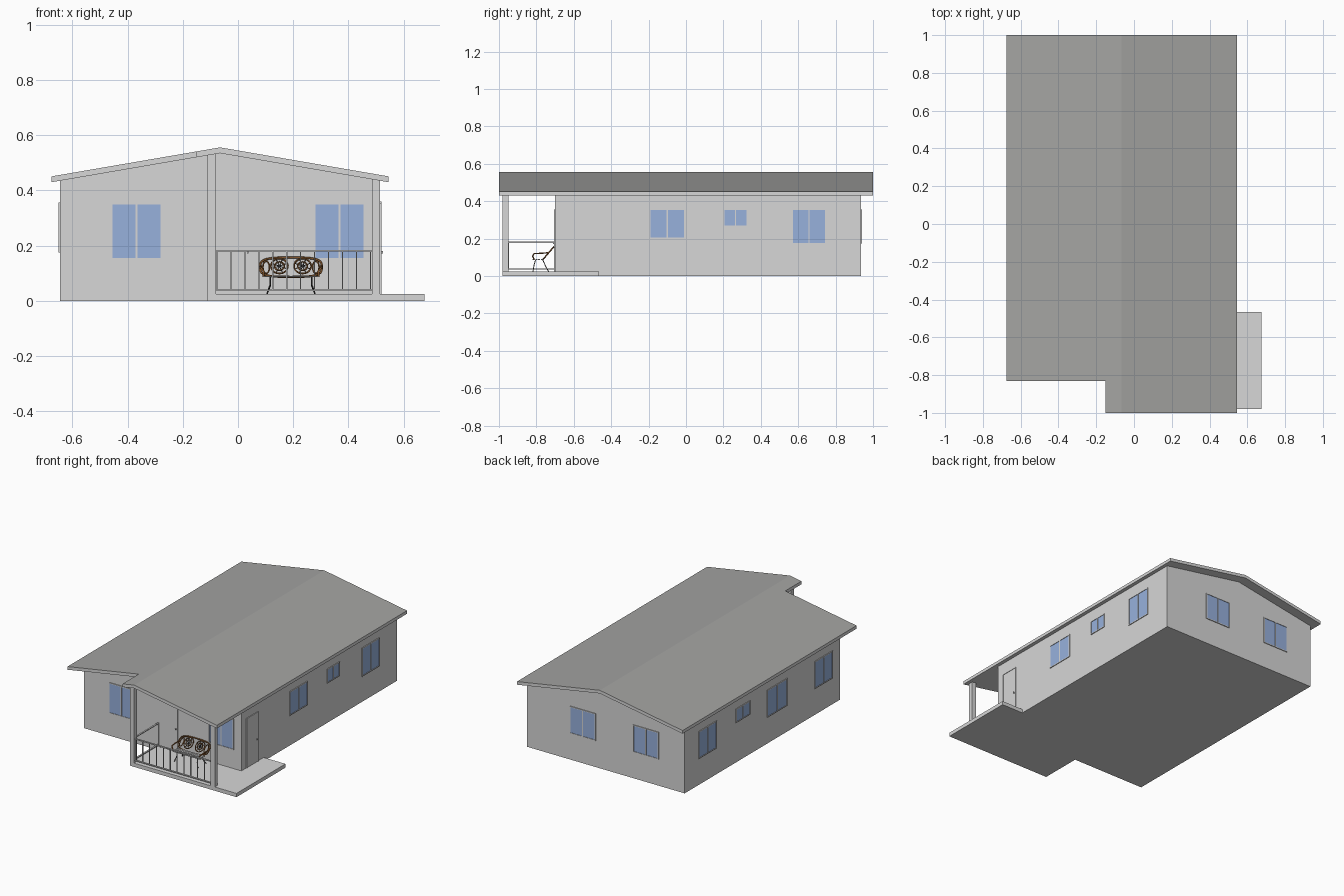
import bpy, bmesh, math
from mathutils import Vector

if "Cube" in bpy.data.objects:
    bpy.data.objects.remove(bpy.data.objects["Cube"])


def mat(name, rgb):
    m = bpy.data.materials.new(name)
    m.diffuse_color = (*rgb, 1)
    m.use_nodes = True
    m.node_tree.nodes["Principled BSDF"].inputs["Base Color"].default_value = m.diffuse_color
    return m


LIGHT = mat("light grey paint", (0.68, 0.68, 0.68))
ROOF = mat("roof grey", (0.37, 0.37, 0.36))
GLASS = mat("blue glass", (0.31, 0.44, 0.72))
BROWN = mat("brown wood", (0.22, 0.09, 0.025))
IRON = mat("dark iron", (0.04, 0.04, 0.04))


def finish(name, bm, *mats):
    bmesh.ops.recalc_face_normals(bm, faces=bm.faces)
    me = bpy.data.meshes.new(name)
    bm.to_mesh(me)
    bm.free()
    for m in mats:
        me.materials.append(m)
    ob = bpy.data.objects.new(name, me)
    bpy.context.collection.objects.link(ob)
    return ob


def add_box(bm, lo, hi, mi=0):
    c = [(a + b) / 2 for a, b in zip(lo, hi)]
    vs = bmesh.ops.create_cube(bm, size=1)["verts"]
    for v in vs:
        v.co = Vector([c[i] + v.co[i] * abs(hi[i] - lo[i]) for i in range(3)])
    for f in {f for v in vs for f in v.link_faces}:
        f.material_index = mi


def box(name, lo, hi, m=LIGHT):
    bm = bmesh.new()
    add_box(bm, lo, hi)
    return finish(name, bm, m)


def extrude_y(name, profile, y0, y1, *mats):
    """Extrude an x,z outline along y."""
    bm = bmesh.new()
    f = bm.faces.new([bm.verts.new((x, y0, z)) for x, z in profile])
    r = bmesh.ops.extrude_face_region(bm, geom=[f])
    for v in r["geom"]:
        if isinstance(v, bmesh.types.BMVert):
            v.co.y = y1
    return finish(name, bm, *mats)


def tube(name, pts, r, m, closed=False):
    cu = bpy.data.curves.new(name, 'CURVE')
    cu.dimensions = '3D'
    cu.bevel_depth, cu.bevel_resolution = r, 1
    cu.use_fill_caps = True
    sp = cu.splines.new('POLY')
    sp.points.add(len(pts) - 1)
    for p, q in zip(sp.points, pts):
        p.co = (*q, 1)
    sp.use_cyclic_u = closed
    tmp = bpy.data.objects.new(name + " path", cu)
    bpy.context.collection.objects.link(tmp)
    me = bpy.data.meshes.new_from_object(tmp.evaluated_get(bpy.context.evaluated_depsgraph_get()))
    bpy.data.objects.remove(tmp)
    me.materials.clear()
    me.materials.append(m)
    ob = bpy.data.objects.new(name, me)
    bpy.context.collection.objects.link(ob)
    return ob


# Main dimensions
RIDGE, XL, XR, YF, YB = -0.065, -0.645, 0.515, -0.70, 0.935


def under(x):  # height of the roof underside
    return 0.535 - abs(x - RIDGE) * 0.172


# House walls with gables
extrude_y("house_walls", [(XL, 0), (XR, 0), (XR, under(XR) + .004), (RIDGE, .539),
                          (XL, under(XL) + .004)], YF, YB, LIGHT)


# Roof: one slab per side, darker top
def roof(name, x0, x1, y0):
    xs = [x0, RIDGE, x1]
    prof = [(x, under(x)) for x in xs] + [(x, under(x) + .021) for x in reversed(xs)]
    ob = extrude_y(name, prof, y0, 1.0, LIGHT, ROOF)
    for p in ob.data.polygons:
        p.material_index = int(p.normal.z > 0.5)
    return ob


bm = bmesh.new()
outline = [(-.675, -.83), (-.15, -.83), (-.15, -1), (RIDGE, -1), (.545, -1), (.545, 1),
           (RIDGE, 1), (-.675, 1)]
lo = [bm.verts.new((x, y, under(x))) for x, y in outline]
hi = [bm.verts.new((x, y, under(x) + .021)) for x, y in outline]
ridge_split = ([0, 1, 2, 3, 6, 7], [3, 4, 5, 6])
for idx in ridge_split:
    bm.faces.new([lo[i] for i in idx])
    bm.faces.new([hi[i] for i in idx]).material_index = 1
for i in range(8):
    j = (i + 1) % 8
    bm.faces.new([lo[i], lo[j], hi[j], hi[i]])
finish("roof", bm, LIGHT, ROOF)

# Porch floor and side step
box("porch_floor", (-.11, -.98, 0), (XR, YF, .025))
box("side_step", (XR, -.98, 0), (.675, -.465, .025))

# Porch posts
for n, x in (("left", -.11), ("right", .485)):
    extrude_y(n + "_porch_post", [(x, .02), (x + .03, .02), (x + .03, under(x + .03) + .004),
                                  (x, under(x) + .004)], -.98, -.95, LIGHT)

# Porch railing: front run and left side run
bm = bmesh.new()
for z in (.035, .178):
    add_box(bm, (-.08, -.970, z), (.485, -.960, z + .006))
    add_box(bm, (-.10, -.95, z), (-.09, YF, z + .006))
for i in range(12):
    x = -.076 + i * .0505
    add_box(bm, (x - .002, -.968, .035), (x + .002, -.962, .18))
for y in (-.948, -.703):
    add_box(bm, (-.098, y - .002, .035), (-.092, y + .002, .18))
finish("porch_railing", bm, LIGHT)


# Windows and doors: u runs along the wall, d is the outward distance
def wall_box(bm, side, u0, u1, z0, z1, d, mi=0):
    axis, base, s = {"front": (1, YF, -1), "back": (1, YB, 1),
                     "left": (0, XL, -1), "right": (0, XR, 1)}[side]
    a, b = sorted((base - s * .002, base + s * d))
    if axis:
        add_box(bm, (u0, a, z0), (u1, b, z1), mi)
    else:
        add_box(bm, (a, u0, z0), (b, u1, z1), mi)


def window(side, u0, u1, z0, z1, t=.006):
    bm = bmesh.new()
    wall_box(bm, side, u0 + t / 2, u1 - t / 2, z0 + t / 2, z1 - t / 2, .002, 1)
    mid = (u0 + u1) / 2
    for a in (u0, mid - t / 2, u1 - t):
        wall_box(bm, side, a, a + t, z0, z1, .005)
    for z in (z0, z1 - t):
        wall_box(bm, side, u0, u1, z, z + t, .005)
    finish(side + "_window", bm, LIGHT, GLASS)


for w in (("front", -.46, -.275, .15, .355), ("front", .275, .46, .15, .355),
          ("right", -.195, -.005, .2, .36), ("right", .2, .33, .265, .36),
          ("right", .565, .75, .17, .36),
          ("left", .60, .79, .175, .357), ("left", .25, .40, .265, .357),
          ("left", -.14, .07, .175, .357), ("left", -.62, -.43, .175, .357),
          ("back", .01, .20, .175, .357), ("back", -.455, -.266, .175, .357)):
    window(*w)

for side, u0, u1, knob in (("front", -.08, .048, .035), ("right", -.65, -.525, -.54)):
    bm = bmesh.new()
    wall_box(bm, side, u0, u1, .025, .355, .002)
    for a in (u0, u1 - .005):
        wall_box(bm, side, a, a + .005, .025, .355, .005)
    wall_box(bm, side, u0, u1, .35, .355, .005)
    wall_box(bm, side, knob - .003, knob + .003, .172, .18, .01)
    finish(side + "_door", bm, LIGHT)

# Porch bench with ornate reclining back
CX = .192


def back(x, z):  # point on the tilted bench back
    return (CX + x, -.768 + (z - .085) * .85, z)


def arc(cx, cz, rx, rz, n=24):
    return [back(cx + rx * math.cos(2 * math.pi * i / n), cz + rz * math.sin(2 * math.pi * i / n))
            for i in range(n)]


rim = []
for i in range(32):
    a = 2 * math.pi * i / 32
    c, s = math.cos(a), math.sin(a)
    rim.append(back(.112 * math.copysign(abs(c) ** .6, c), .122 + .035 * math.copysign(abs(s) ** .6, s)))
tube("bench_back_rim", rim, .004, BROWN, True)
for sx in (-1, 1):
    for r in (.027, .015):
        tube("bench_back_ring", arc(sx * .042, .126, r * 1.15, r), .003, BROWN, True)
    for k in range(4):
        a = math.pi * (k / 4 + .125)
        dx, dz = .03 * math.cos(a), .026 * math.sin(a)
        tube("bench_back_spoke", [back(sx * .042 - dx, .126 - dz), back(sx * .042 + dx, .126 + dz)],
             .0018, IRON)
    tube("bench_back_end_scroll", arc(sx * .09, .122, .012, .022, 14), .003, BROWN, True)
    # Arm, front leg and back leg
    x = CX + sx * .1
    tube("bench_arm", [back(sx * .108, .125), (x + sx * .012, -.775, .122), (x + sx * .01, -.812, .12),
                       (x, -.82, .108), (x, -.812, .088)], .004, BROWN)
    x = CX + sx * .075
    tube("bench_front_leg", [(x, -.805, .086), (x, -.812, .06), (x + sx * .012, -.818, .025)], .0025, IRON)
    tube("bench_back_leg", [(x, -.765, .086), (x, -.752, .055), (x + sx * .012, -.735, .025)], .0025, IRON)

# Bench seat slats
bm = bmesh.new()
for i in range(4):
    y = -.82 + i * .0145
    add_box(bm, (CX - .1, y, .086), (CX + .1, y + .011, .091))
finish("bench_seat_slats", bm, LIGHT)
